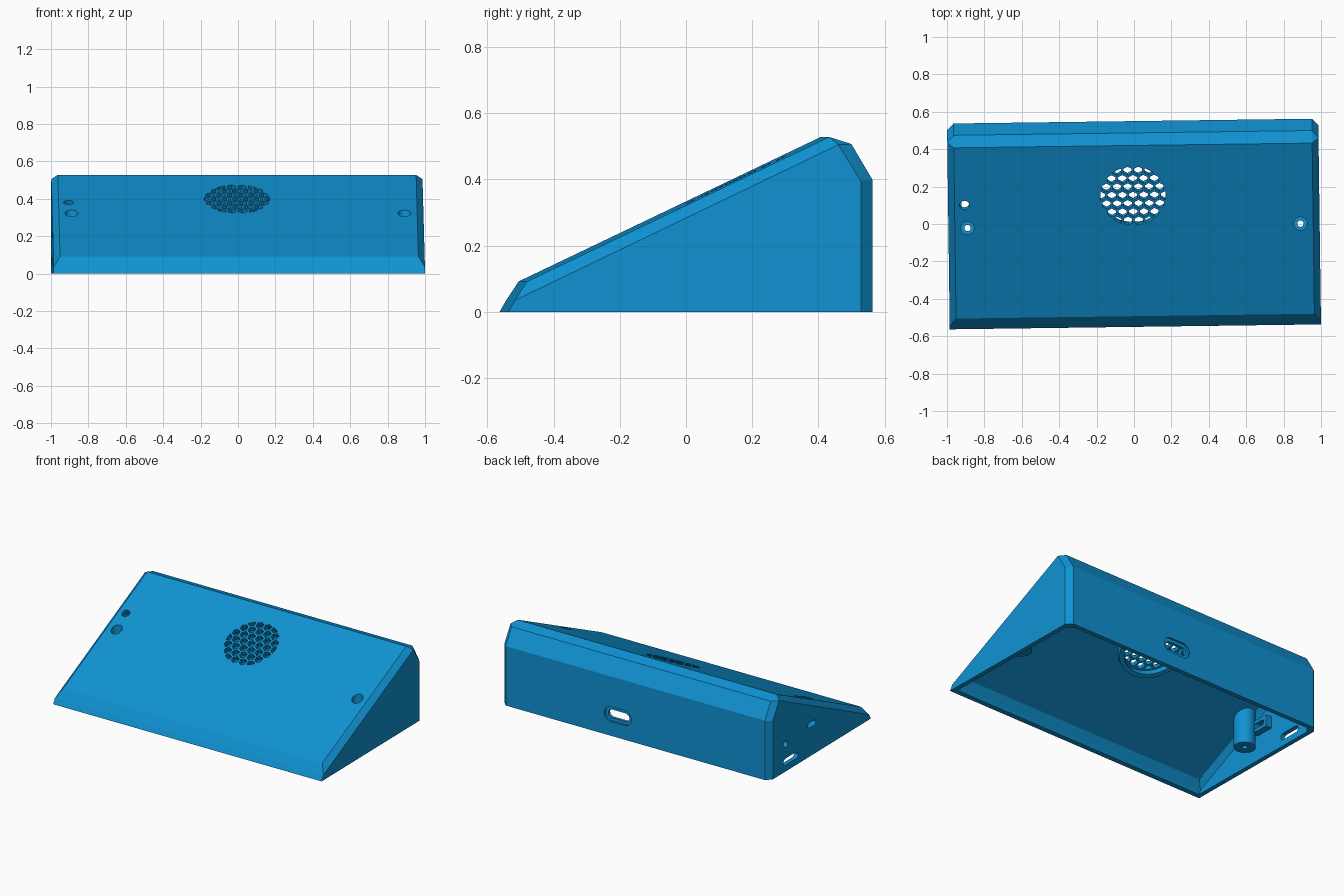
import bpy, bmesh, math
from mathutils import Matrix, Vector

cube = bpy.data.objects.get("Cube")
if cube:
    bpy.data.objects.remove(cube)

blue = bpy.data.materials.new("bright_blue")
blue.use_nodes = True
COLOUR = (0.005, 0.29, 0.65, 1)
blue.diffuse_color = COLOUR
blue.node_tree.nodes["Principled BSDF"].inputs["Base Color"].default_value = COLOUR

SLOPE = 0.478
TILT = math.atan(SLOPE)
YAW = Matrix.Rotation(0.0133, 4, 'Z')


def slope_z(y):
    return 0.092 + (y + 0.493) * SLOPE


def on_slope(x, y):
    """Frame lying on the sloping top, its z along the surface normal."""
    return Matrix.Translation((x, y, slope_z(y))) @ Matrix.Rotation(TILT, 4, 'X')


def make(name, bm):
    bmesh.ops.recalc_face_normals(bm, faces=bm.faces[:])
    me = bpy.data.meshes.new(name)
    bm.to_mesh(me)
    bm.free()
    me.materials.append(blue)
    ob = bpy.data.objects.new(name, me)
    bpy.context.collection.objects.link(ob)
    return ob


def hull(name, points):
    bm = bmesh.new()
    for p in points:
        bm.verts.new(p)
    bmesh.ops.convex_hull(bm, input=bm.verts[:])
    bmesh.ops.dissolve_limit(bm, angle_limit=0.01, verts=bm.verts[:], edges=bm.edges[:])
    return make(name, bm)


def add_prism(bm, r, z0, z1, frame, sides):
    m = frame @ Matrix.Translation((0, 0, (z0 + z1) / 2))
    return bmesh.ops.create_cone(bm, cap_ends=True, segments=sides, radius1=r, radius2=r,
                                 depth=z1 - z0, matrix=m)["verts"]


def prism(name, r, z0, z1, frame, sides=48):
    bm = bmesh.new()
    add_prism(bm, r, z0, z1, frame, sides)
    return make(name, bm)


def slot(name, w, h, depth, frame):
    """Rounded slot: w along frame x, h along frame y, depth along frame z."""
    r, pts = h / 2, []
    for side in (-1, 1):
        for i in range(13):
            a = math.pi * (i / 12 - 0.5)
            x = side * (w / 2 - r + r * math.cos(a))
            pts += [frame @ Vector((x, r * math.sin(a), z)) for z in (-depth, depth)]
    return hull(name, pts)


def boolean(target, cutter, op='DIFFERENCE'):
    mod = target.modifiers.new("cut", 'BOOLEAN')
    mod.operation, mod.solver, mod.object = op, 'EXACT', cutter
    dg = bpy.context.evaluated_depsgraph_get()
    me = bpy.data.meshes.new_from_object(target.evaluated_get(dg))
    target.modifiers.clear()
    target.data = me


def shell(name, middle, ends, x_mid, x_end):
    pts = [(s * x_mid, y, z) for y, z in middle for s in (-1, 1)]
    return hull(name, pts + [(s * x_end, y, z) for y, z in ends for s in (-1, 1)])


# Wedge housing with chamfered ends, hollow and open below
housing = shell("housing",
                [(-0.493, 0.092), (0.42, slope_z(0.42)), (0.487, 0.507), (0.55, 0.4), (0.55, 0)],
                [(-0.55, 0), (-0.53, 0.035), (0.447, 0.505), (0.515, 0.395), (0.515, 0)],
                0.958, 0.9925)
cavity = shell("cavity",
               [(-0.47, slope_z(-0.47) - 0.033), (0.41, slope_z(0.41) - 0.033),
                (0.465, 0.48), (0.519, 0.39), (0.519, -0.02)],
               [(-0.527, -0.02), (-0.502, 0.024), (0.43, 0.473), (0.485, 0.385), (0.485, -0.02)],
               0.927, 0.9625)
boolean(housing, cavity)
cutters = [cavity]

# Round grille of hexagonal holes
GRILLE = on_slope(-0.003, 0.15)
PITCH, RADIUS = 0.057, 0.175
bm = bmesh.new()
for row in range(-4, 5):
    for col in range(-4, 5):
        x = (col + 0.5 * (row % 2)) * PITCH
        y = row * PITCH * 0.866
        if math.hypot(x, y) < RADIUS + 0.015:
            add_prism(bm, 0.0255, -0.08, 0.05, GRILLE @ Matrix.Translation((x, y, 0)), 6)
# turn each hexagon so its points face up the slope
grille_cutter = make("grille_cutter", bm)
disc = prism("grille_disc", RADIUS, -0.06, 0.03, GRILLE)
boolean(grille_cutter, disc, 'INTERSECT')
boolean(housing, grille_cutter)
cutters += [grille_cutter, disc]

# Speaker seat ring under the grille
ring = prism("speaker_ring", 0.215, -0.065, -0.02, GRILLE, 64)
ring_bore = prism("ring_bore", 0.185, -0.1, 0.05, GRILLE, 64)
boolean(ring, ring_bore)
cutters.append(ring_bore)
round_parts = [ring]

# Vertical screw bosses with counterbored holes
for side, label in ((-1, "right"), (1, "left")):
    frame = Matrix.Translation((side * 0.89, -0.01, 0))
    bm = bmesh.new()
    for v in add_prism(bm, 0.066, 0.08, 0.25, frame, 32):
        if v.co.z > 0.2:
            v.co.z = slope_z(v.co.y) - 0.015
    boss = make(label + "_screw_boss", bm)
    for r, z0 in ((0.035, 0.16), (0.017, 0.02)):
        bore = prism("bore", r, z0, 0.5, frame, 32)
        boolean(boss, bore)
        boolean(housing, bore)
        cutters.append(bore)
    round_parts.append(boss)

# Small hole square to the slope
cutters.append(prism("button_hole", 0.026, -0.08, 0.05, on_slope(-0.905, 0.112), 32))
boolean(housing, cutters[-1])

# Recessed connector slot in the back wall
back = Matrix.Translation((0.13, 0.55, 0.145)) @ Matrix.Rotation(math.pi / 2, 4, 'X')
for w, h, d in ((0.2, 0.1, 0.012), (0.155, 0.055, 0.06)):
    cutters.append(slot("back_slot", w, h, d, back))
    boolean(housing, cutters[-1])

# Socket block inside the right wall
bm = bmesh.new()
bmesh.ops.create_cube(bm, size=1, matrix=Matrix.Translation((-0.945, 0.09, 0.21))
                      @ Matrix.Diagonal((0.05, 0.13, 0.08, 1)))
block = make("socket_block", bm)


# Openings in the right wall
def wall(y, z):
    return (Matrix.Translation((-0.97, y, z)) @ Matrix.Rotation(math.pi / 2, 4, 'Z')
            @ Matrix.Rotation(math.pi / 2, 4, 'X'))


for y, z, w, h in ((0.32, 0.065, 0.16, 0.045), (0.375, 0.185, 0.045, 0.044), (0.09, 0.21, 0.085, 0.036)):
    cutters.append(slot("side_slot", w, h, 0.07, wall(y, z)))
    boolean(housing, cutters[-1])
    if y < 0.2:
        boolean(block, cutters[-1])

for c in cutters:
    bpy.data.objects.remove(c)

# Slight turn of the whole housing; smooth sides on round parts
for ob in [housing, block] + round_parts:
    ob.data.transform(YAW)
bpy.ops.object.select_all(action='DESELECT')
for ob in round_parts:
    ob.select_set(True)
bpy.context.view_layer.objects.active = ring
bpy.ops.object.shade_smooth_by_angle(angle=math.radians(30))
